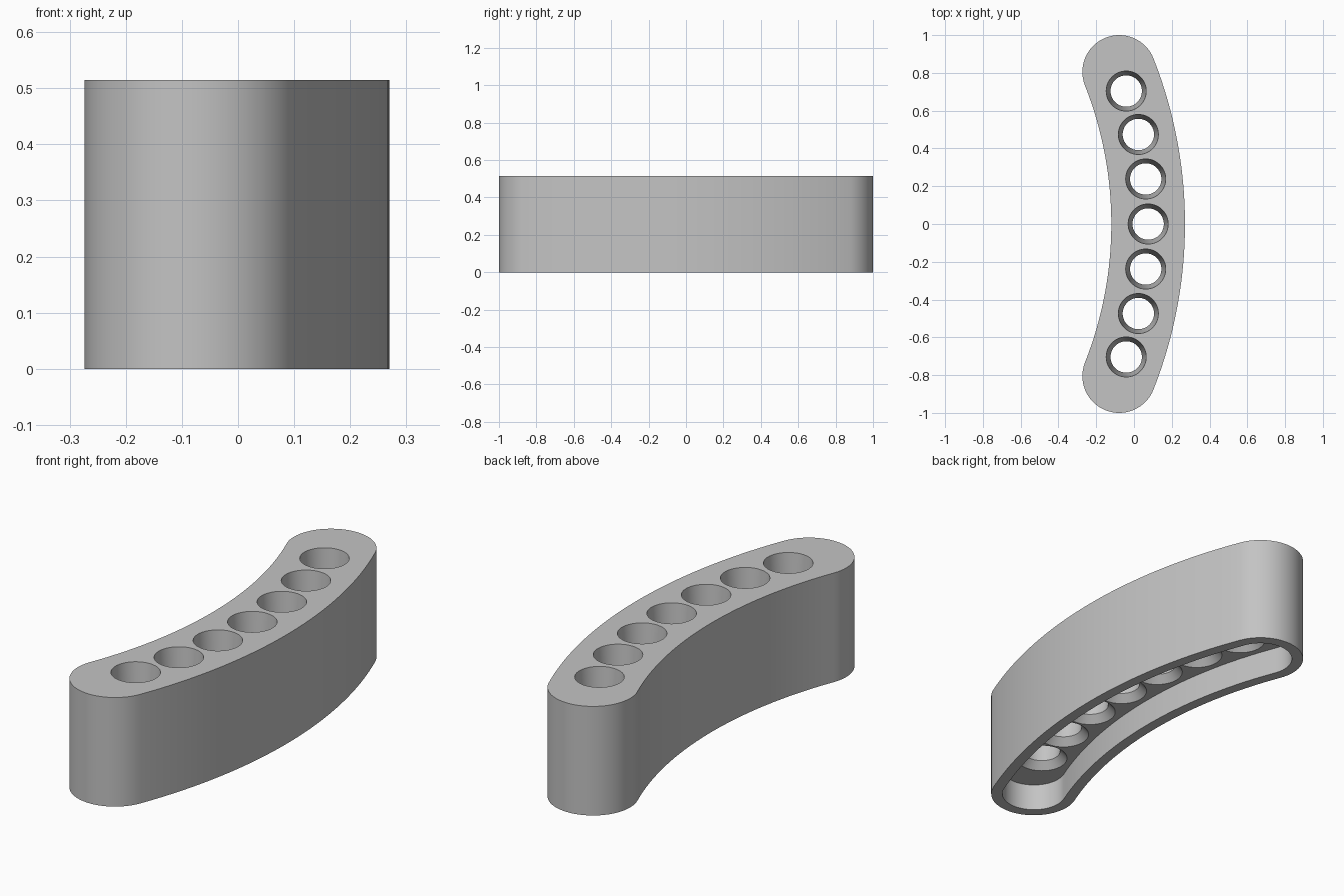
import bpy, bmesh, math
from mathutils import Vector

cube = bpy.data.objects.get("Cube")
if cube:
    bpy.data.objects.remove(cube, do_unlink=True)

RADIUS, CENTRE_X = 2.19, -2.115     # centreline arc
SWEEP = math.asin(0.805 / RADIUS)   # half angle between the end centres
HEIGHT, CEILING, WAIST = 0.515, 0.13, 0.165

grey = bpy.data.materials.new("light grey")
grey.use_nodes = True
colour = (0.55, 0.55, 0.55, 1)
grey.diffuse_color = colour
grey.node_tree.nodes["Principled BSDF"].inputs["Base Color"].default_value = colour


def arc_point(angle, radius=RADIUS):
    return Vector((CENTRE_X + radius * math.cos(angle), radius * math.sin(angle), 0))


def band_outline(half_width, steps=32):
    """Curved slot: outer arc, round end, inner arc, round end."""
    pts = []
    for side in (1, -1):
        for i in range(steps + 1):
            a = side * SWEEP * (2 * i / steps - 1)
            pts.append(arc_point(a, RADIUS + side * half_width))
        centre = arc_point(side * SWEEP)
        start = SWEEP if side > 0 else math.pi - SWEEP
        for i in range(1, steps):
            a = start + math.pi * i / steps
            pts.append(centre + half_width * Vector((math.cos(a), math.sin(a), 0)))
    return pts


def loft(bm, rings):
    """Close a stack of equal rings into a solid."""
    loops = [[bm.verts.new(p) for p in ring] for ring in rings]
    n = len(loops[0])
    for low, high in zip(loops, loops[1:]):
        for i in range(n):
            j = (i + 1) % n
            bm.faces.new((low[i], low[j], high[j], high[i]))
    bm.faces.new(loops[0][::-1])
    bm.faces.new(loops[-1])


def make_object(name, bm):
    bmesh.ops.recalc_face_normals(bm, faces=bm.faces)
    mesh = bpy.data.meshes.new(name)
    bm.to_mesh(mesh)
    bm.free()
    mesh.materials.append(grey)
    obj = bpy.data.objects.new(name, mesh)
    bpy.context.collection.objects.link(obj)
    return obj


def slot(name, half_width, bottom, top):
    bm = bmesh.new()
    outline = band_outline(half_width)
    loft(bm, [[p + Vector((0, 0, z)) for p in outline] for z in (bottom, top)])
    return make_object(name, bm)


# Curved block and the hollow under it
body = slot("curved_rack", 0.195, 0, HEIGHT)
hollow = slot("underside_hollow_cutter", 0.144, -0.1, CEILING)

# Seven tapered holes, flared where they meet the hollow
bm = bmesh.new()
profile = [(0.115, CEILING - 0.05), (0.115, CEILING), (0.083, WAIST),
           (0.106, HEIGHT), (0.106, HEIGHT + 0.1)]
turns = [math.tau * i / 64 for i in range(64)]
for k in range(-3, 4):
    centre = arc_point(math.radians(6.25 * k))
    loft(bm, [[centre + Vector((r * math.cos(t), r * math.sin(t), z)) for t in turns]
              for r, z in profile])
holes = make_object("hole_cutter", bm)

# Cut, then shade smooth with crisp rims
bpy.ops.object.select_all(action="DESELECT")
body.select_set(True)
bpy.context.view_layer.objects.active = body
for cutter in (hollow, holes):
    cutter.hide_render = True
    mod = body.modifiers.new(cutter.name, "BOOLEAN")
    mod.operation = "DIFFERENCE"
    mod.solver = "EXACT"
    mod.object = cutter
    bpy.ops.object.modifier_apply(modifier=mod.name)
    bpy.data.objects.remove(cutter, do_unlink=True)
bpy.ops.object.shade_smooth_by_angle(angle=math.radians(30))
